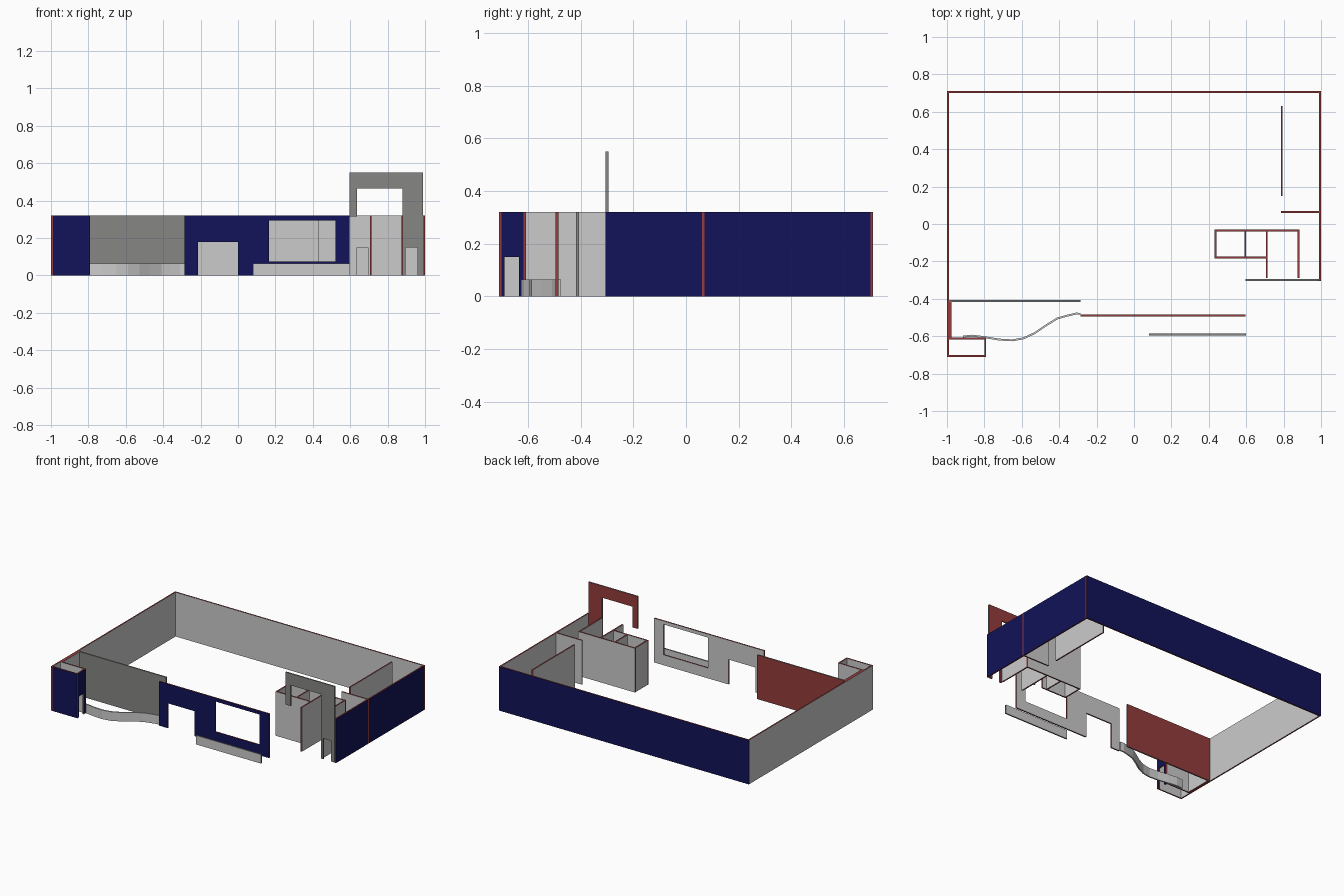
import bpy, bmesh
from mathutils import Vector

if "Cube" in bpy.data.objects:
    bpy.data.objects.remove(bpy.data.objects["Cube"])


def material(name, rgb):
    m = bpy.data.materials.new(name)
    m.diffuse_color = (*rgb, 1)
    m.use_nodes = True
    m.node_tree.nodes["Principled BSDF"].inputs["Base Color"].default_value = m.diffuse_color
    return m


GREY = material("plain_grey", (0.8, 0.8, 0.8))
NAVY = material("navy", (0.006, 0.006, 0.1))
RED = material("brick_red", (0.3, 0.045, 0.045))
DARK = material("dark_grey", (0.24, 0.24, 0.23))
MATS = [GREY, NAVY, RED, DARK]
T, H = 0.01, 0.32


def finish(bm, name):
    bmesh.ops.recalc_face_normals(bm, faces=bm.faces)
    me = bpy.data.meshes.new(name)
    bm.to_mesh(me)
    bm.free()
    for m in MATS:
        me.materials.append(m)
    ob = bpy.data.objects.new(name, me)
    bpy.context.collection.objects.link(ob)
    return ob


def wall(name, axis, pos, u0, u1, top=H, holes=(), low=GREY, high=GREY, edge=RED, t=T):
    """Wall running along axis; low/high paint the negative/positive broad side.
    Holes are (u0, u1, z0, z1)."""
    us = sorted({u0, u1} | {h[i] for h in holes for i in (0, 1)})
    zs = sorted({0, top} | {h[i] for h in holes for i in (2, 3)})
    place = (lambda u, z: (u, pos - t / 2, z)) if axis == 'x' else (lambda u, z: (pos - t / 2, u, z))
    side = Vector((0, 1, 0)) if axis == 'x' else Vector((1, 0, 0))
    bm = bmesh.new()
    grid = {(u, z): bm.verts.new(place(u, z)) for u in us for z in zs}
    for a, b in zip(us, us[1:]):
        for c, d in zip(zs, zs[1:]):
            mu, mz = (a + b) / 2, (c + d) / 2
            if not any(h[0] < mu < h[1] and h[2] < mz < h[3] for h in holes):
                bm.faces.new([grid[k] for k in ((a, c), (b, c), (b, d), (a, d))])
    bmesh.ops.delete(bm, geom=[v for v in bm.verts if not v.link_faces], context='VERTS')
    base = bm.faces[:]
    ext = bmesh.ops.extrude_face_region(bm, geom=base, use_keep_orig=True)
    bmesh.ops.translate(bm, vec=side * t,
                        verts=[g for g in ext["geom"] if isinstance(g, bmesh.types.BMVert)])
    bmesh.ops.recalc_face_normals(bm, faces=bm.faces)
    for f in bm.faces:
        d = f.normal.dot(side)
        f.material_index = MATS.index(high if d > 0.5 else low if d < -0.5 else edge)
    return finish(bm, name)


# Outer enclosure
wall("back_wall", 'x', 0.705, -1, 1, high=NAVY)
wall("left_wall", 'y', -0.995, -0.71, 0.70)
wall("right_wall_rear", 'y', 0.995, 0.07, 0.70, high=NAVY)
wall("right_wall_front", 'y', 0.995, -0.305, 0.06, high=NAVY)

# Right-hand partitions
wall("side_partition", 'y', 0.79, 0.15, 0.63)
wall("cross_partition", 'x', 0.065, 0.785, 1)

# Small rooms
wall("room_back", 'x', -0.035, 0.43, 0.885)
wall("room_front", 'x', -0.18, 0.43, 0.705, holes=[(0.635, 0.695, 0, 0.15)])
wall("room_left", 'y', 0.435, -0.175, -0.04)
wall("room_divider", 'y', 0.595, -0.175, -0.04)
wall("room_right", 'y', 0.71, -0.29, -0.04)
wall("passage_wall", 'y', 0.88, -0.29, -0.04)

# Tall entrance frame: wide portal on the left, doorway in the right leg
wall("entrance_frame", 'x', -0.30, 0.595, 0.988, top=0.55,
     holes=[(0.595, 0.635, 0, 0.315), (0.635, 0.88, 0, 0.465), (0.895, 0.96, 0, 0.15)],
     low=DARK, high=RED, edge=DARK)

# Front facade with doorway and window
wall("facade", 'x', -0.49, -0.285, 0.595,
     holes=[(-0.215, 0, 0, 0.18), (0.165, 0.52, 0.075, 0.295)], low=NAVY)
wall("low_planter_wall", 'x', -0.59, 0.08, 0.60, top=0.065, edge=DARK)
wall("front_left_wall", 'x', -0.412, -0.99, -0.285, low=DARK, high=RED, edge=DARK)

# Corner closet
wall("closet_front", 'x', -0.705, -0.99, -0.79, low=NAVY)
wall("closet_back", 'x', -0.613, -0.99, -0.79)
wall("closet_side", 'y', -0.795, -0.70, -0.618, holes=[(-0.69, -0.635, 0, 0.15)], high=NAVY)
wall("closet_lining", 'y', -0.983, -0.608, -0.417, t=0.014)

# Low winding garden wall
path = [Vector(p) for p in (
    (-0.915, -0.602), (-0.865, -0.597), (-0.80, -0.605), (-0.72, -0.618), (-0.65, -0.622),
    (-0.59, -0.611), (-0.53, -0.583), (-0.475, -0.545), (-0.41, -0.505), (-0.365, -0.492),
    (-0.31, -0.479), (-0.285, -0.48))]
bm = bmesh.new()
rings = []
for i, p in enumerate(path):
    d = (path[min(i + 1, len(path) - 1)] - path[max(i - 1, 0)]).normalized()
    n = Vector((-d.y, d.x)) * T / 2
    rings.append([bm.verts.new((*q, z)) for q, z in
                  ((p - n, 0), (p + n, 0), (p + n, 0.065), (p - n, 0.065))])
for a, b in zip(rings, rings[1:]):
    for k in range(4):
        bm.faces.new((a[k], a[(k + 1) % 4], b[(k + 1) % 4], b[k]))
bm.faces.new(rings[0])
bm.faces.new(rings[-1])
finish(bm, "winding_garden_wall")
